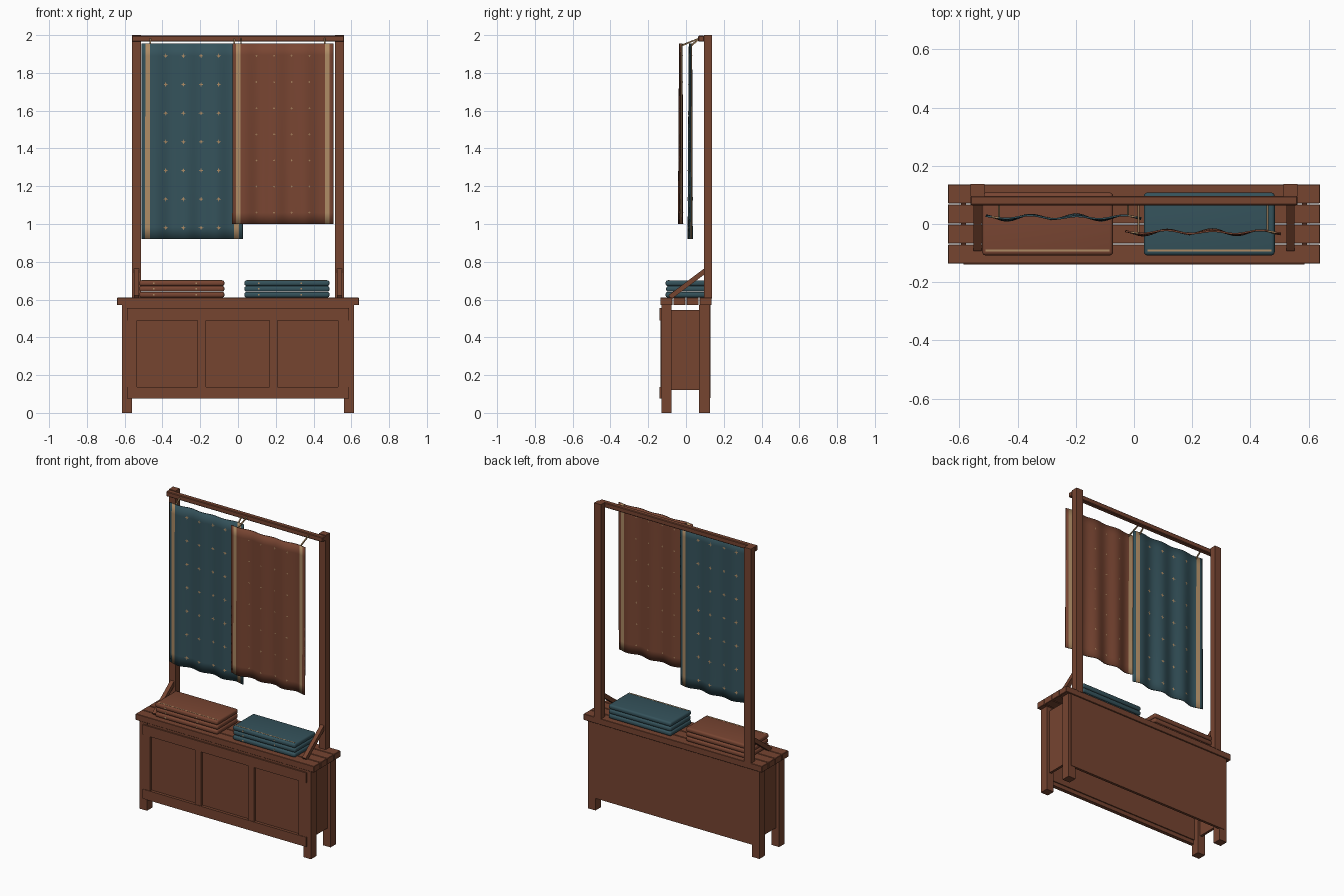
import bpy, bmesh, math
from mathutils import Vector

old = bpy.data.objects.get("Cube")
if old:
    bpy.data.objects.remove(old, do_unlink=True)


def material(name, rgb):
    m = bpy.data.materials.new(name)
    m.use_nodes = True
    m.diffuse_color = (*rgb, 1)
    m.node_tree.nodes["Principled BSDF"].inputs["Base Color"].default_value = (*rgb, 1)
    return m


WOOD = material("brown wood", (0.18, 0.058, 0.03))
RUST = material("rust cloth", (0.19, 0.06, 0.032))
TEAL = material("teal cloth", (0.035, 0.085, 0.105))
TAN = material("tan trim", (0.42, 0.26, 0.13))


def finish(name, bm, *mats):
    mesh = bpy.data.meshes.new(name)
    bmesh.ops.recalc_face_normals(bm, faces=bm.faces)
    bm.to_mesh(mesh)
    bm.free()
    ob = bpy.data.objects.new(name, mesh)
    bpy.context.collection.objects.link(ob)
    for m in mats:
        mesh.materials.append(m)
    return ob


def box(name, x, y, z, mat=WOOD, bevel=0.0, segments=1):
    """Box given by its (low, high) range on each axis."""
    bm = bmesh.new()
    bmesh.ops.create_cube(bm, size=1)
    for v in bm.verts:
        v.co = [(r[0] + r[1]) / 2 + c * (r[1] - r[0]) for r, c in zip((x, y, z), v.co)]
    ob = finish(name, bm, mat)
    if bevel:
        mod = ob.modifiers.new("rounding", 'BEVEL')
        mod.width, mod.segments = bevel, segments
    return ob


def beam(name, a, b, width, depth, mat=WOOD):
    """Square bar running from point a to point b."""
    a, b = Vector(a), Vector(b)
    ob = box(name, (-width / 2, width / 2), (-depth / 2, depth / 2),
             (0, (b - a).length), mat)
    ob.location = a
    ob.rotation_euler = (b - a).to_track_quat('Z', 'X').to_euler()
    return ob


def sides(x0, x1):
    """The same x range on the right and on the left."""
    return (("right", (-x1, -x0)), ("left", (x0, x1)))


# Counter top planks
for i in range(4):
    y = -0.136 + i * 0.069
    box(f"top_plank_{i + 1}", (-0.64, 0.64), (y, y + 0.065), (0.57, 0.61), bevel=0.002)

# Legs, end panels, uprights and braces
for side, xs in sides(0.561, 0.615):
    box(f"front_leg_{side}", xs, (-0.131, -0.076), (0, 0.57))
    box(f"back_leg_{side}", xs, (0.07, 0.126), (0, 0.57))
for side, xs in sides(0.578, 0.594):
    box(f"end_panel_{side}", xs, (-0.08, 0.075), (0.12, 0.545))
for side, xs in sides(0.514, 0.562):
    box(f"upright_{side}", xs, (0.095, 0.138), (0.605, 2.0))
    x = sum(xs) / 2
    beam(f"brace_{side}", (x, -0.085, 0.612), (x, 0.105, 0.755), 0.026, 0.026)

# Front frame, infill and back board
box("front_top_rail", (-0.587, 0.587), (-0.139, -0.115), (0.49, 0.555))
box("front_upper_strip", (-0.56, 0.56), (-0.13, -0.11), (0.555, 0.572))
box("front_bottom_rail", (-0.587, 0.587), (-0.139, -0.115), (0.075, 0.137))
for i, xs in enumerate(((-0.585, -0.535), (-0.214, -0.17), (0.166, 0.21), (0.53, 0.585))):
    box(f"front_stile_{i + 1}", xs, (-0.136, -0.115), (0.085, 0.5))
box("front_infill", (-0.57, 0.57), (-0.12, -0.108), (0.1, 0.56))
box("back_board", (-0.595, 0.595), (0.112, 0.129), (0.08, 0.57))

# Hanging bar
box("hanging_bar", (-0.562, 0.562), (0.064, 0.096), (1.965, 1.997), bevel=0.004)

HALF = 0.267
FOLD = 0.16


def hanging_cloth(name, cx, cy, z0, z1, mat, motif_size, rows):
    def depth(u, z):
        swell = 0.55 + 0.45 * (z1 - z) / (z1 - z0)
        wave = math.sin(math.tau * u / FOLD + cx) + 0.3 * math.sin(math.tau * u / 0.37 + 2 * z)
        return cy + 0.009 * swell * wave

    # Sheet with a tan stripe near each side edge
    us = [-HALF, -0.248] + [-0.223 + 0.446 * i / 40 for i in range(41)] + [0.248, HALF]
    zs = [z0 + (z1 - z0) * j / 16 for j in range(17)]
    bm = bmesh.new()
    grid = [[bm.verts.new((cx + u, depth(u, z), z)) for u in us] for z in zs]
    for j in range(len(zs) - 1):
        for i in range(len(us) - 1):
            f = bm.faces.new((grid[j][i], grid[j][i + 1], grid[j + 1][i + 1], grid[j + 1][i]))
            f.material_index = int(0.223 < abs(us[i] + us[i + 1]) / 2 < 0.248)
            f.smooth = True
    sheet = finish(name, bm, mat, TAN)
    mod = sheet.modifiers.new("thickness", 'SOLIDIFY')
    mod.thickness, mod.offset = 0.006, 0

    # Small four-pointed motifs on both faces
    bm = bmesh.new()
    for r in range(rows):
        z = z1 - 0.065 - r * (z1 - z0 - 0.125) / (rows - 1)
        for c in range(4):
            u = (c - 1.5) * 0.0935
            for offset in (-0.0045, 0.0045):
                ring = []
                for k in range(8):
                    a = math.tau * k / 8
                    rad = motif_size * (0.4 if k % 2 else 1)
                    pu, pz = u + rad * math.cos(a), z + rad * math.sin(a)
                    ring.append(bm.verts.new((cx + pu, depth(pu, pz) + offset, pz)))
                mid = bm.verts.new((cx + u, depth(u, z) + offset, z))
                for k in range(8):
                    bm.faces.new((mid, ring[k], ring[(k + 1) % 8]))
    finish(name + "_motifs", bm, TAN)

    # Hooks tying the cloth to the bar
    for side, u in (("right", -0.222), ("left", 0.222)):
        top = (cx + u, 0.075, 1.985)
        beam(f"{name}_hook_{side}", top, (cx + u, depth(u, z1), z1 - 0.012), 0.007, 0.007, TAN)


hanging_cloth("teal_hanging", -0.2425, 0.023, 0.92, 1.955, TEAL, 0.013, 7)
hanging_cloth("rust_hanging", 0.2375, -0.028, 1.0, 1.955, RUST, 0.007, 7)


def folded_stack(name, x0, x1, mat):
    for i in range(3):
        z = 0.611 + i * 0.0305
        y0 = -0.108 + 0.003 * (i % 2)
        ob = box(f"{name}_fold_{i + 1}", (x0, x1), (y0, 0.108), (z, z + 0.03), mat, 0.012, 4)
        for p in ob.data.polygons:
            p.use_smooth = True
        # Little tan marks on the folded edge
        for k in (0.16, 0.66):
            x = x0 + k * (x1 - x0)
            box(f"{name}_mark_{i + 1}", (x, x + 0.008), (y0 - 0.001, y0 + 0.004),
                (z + 0.011, z + 0.019), TAN)
    # Tan border on the uppermost fold
    box(name + "_border", (x0 + 0.012, x1 - 0.012), (-0.094, -0.088), (0.698, 0.7028), TAN)


folded_stack("rust_stack", -0.522, -0.072, RUST)
folded_stack("teal_stack", 0.034, 0.484, TEAL)
